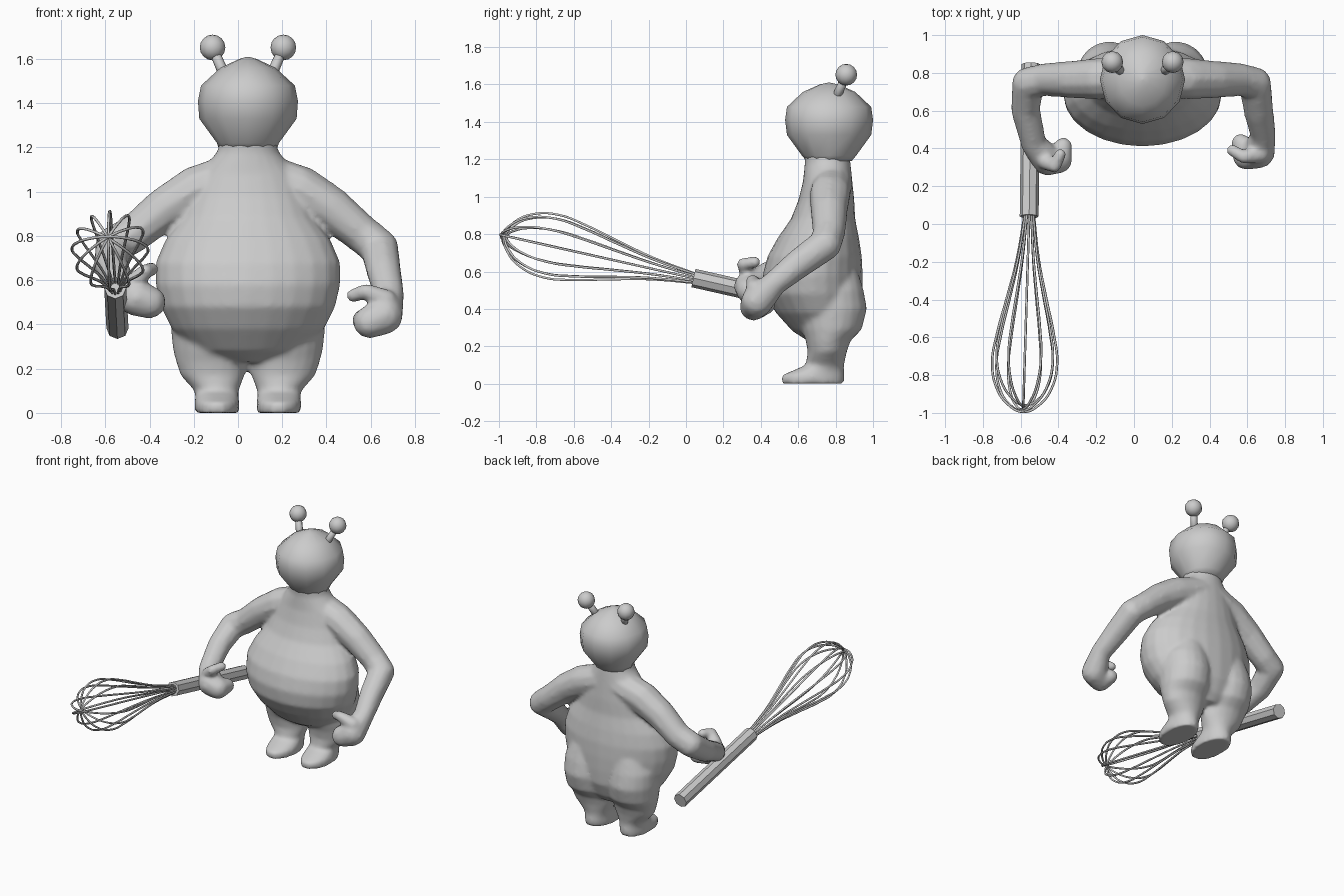
import bpy, bmesh, math
from mathutils import Vector, Matrix

cube = bpy.data.objects.get("Cube")
if cube:
    bpy.data.objects.remove(cube)

CX = 0.045  # middle of the figure


def material(name, value):
    m = bpy.data.materials.new(name)
    m.use_nodes = True
    colour = (value, value, value, 1)
    m.diffuse_color = colour
    m.node_tree.nodes["Principled BSDF"].inputs["Base Color"].default_value = colour
    return m


GREY = material("plain grey", 0.6)


def finish(name, bm, smooth=True):
    bmesh.ops.recalc_face_normals(bm, faces=bm.faces)
    mesh = bpy.data.meshes.new(name)
    for f in bm.faces:
        f.smooth = smooth
    bm.to_mesh(mesh)
    bm.free()
    mesh.materials.append(GREY)
    ob = bpy.data.objects.new(name, mesh)
    bpy.context.collection.objects.link(ob)
    return ob


def loft(bm, rings, sides):
    """Closed skin over ellipses given as (z, x centre, half width, y front, y back)."""
    loops = []
    for z, x, w, front, back in rings:
        angles = [math.tau * i / sides for i in range(sides)]
        loops.append([bm.verts.new((x + w * math.cos(a),
                                    (front + back) / 2 + (back - front) / 2 * math.sin(a), z))
                      for a in angles])
    for low, high in zip(loops, loops[1:]):
        for i in range(sides):
            j = (i + 1) % sides
            bm.faces.new((low[i], low[j], high[j], high[i]))
    bm.faces.new(loops[0][::-1])
    bm.faces.new(loops[-1])


def limb(bm, balls):
    """Chain of hulls around consecutive balls (x, y, z, radius)."""
    for pair in zip(balls, balls[1:]):
        part = bmesh.new()
        for x, y, z, r in pair:
            bmesh.ops.create_icosphere(part, subdivisions=2, radius=r,
                                       matrix=Matrix.Translation((x, y, z)))
        hull = bmesh.ops.convex_hull(part, input=part.verts[:])
        inner = [v for v in hull["geom_interior"] if isinstance(v, bmesh.types.BMVert)]
        bmesh.ops.delete(part, geom=inner, context="VERTS")
        temp = bpy.data.meshes.new("hull")
        part.to_mesh(temp)
        part.free()
        bm.from_mesh(temp)
        bpy.data.meshes.remove(temp)


# Torso with a big belly
body = bmesh.new()
torso = [(0.23, 0.10, 0.65, 0.86), (0.28, 0.25, 0.57, 0.90), (0.38, 0.345, 0.48, 0.94),
         (0.48, 0.395, 0.42, 0.945), (0.58, 0.418, 0.41, 0.945), (0.68, 0.418, 0.435, 0.94),
         (0.78, 0.375, 0.49, 0.925), (0.88, 0.30, 0.56, 0.905), (0.98, 0.26, 0.60, 0.90),
         (1.08, 0.22, 0.625, 0.89), (1.18, 0.14, 0.635, 0.88), (1.25, 0.12, 0.63, 0.87)]
loft(body, [(z, CX, w, f, b) for z, w, f, b in torso], 24)

# Legs with buttocks at the top and feet at the bottom
leg = [(0.0, 0.14, 0.10, 0.51, 0.845), (0.045, 0.14, 0.102, 0.51, 0.85),
       (0.07, 0.14, 0.098, 0.57, 0.845), (0.10, 0.142, 0.10, 0.64, 0.845),
       (0.17, 0.16, 0.145, 0.65, 0.86), (0.23, 0.165, 0.16, 0.64, 0.88),
       (0.29, 0.17, 0.17, 0.62, 0.94), (0.40, 0.175, 0.175, 0.60, 0.968),
       (0.50, 0.175, 0.17, 0.62, 0.95), (0.60, 0.17, 0.12, 0.70, 0.92)]
for side in (-1, 1):
    loft(body, [(z, CX + side * x, w, f, b) for z, x, w, f, b in leg], 20)

# Upper arms are mirrored, forearms and hands differ
upper = [(0.06, 0.78, 1.07, 0.11), (0.235, 0.77, 1.01, 0.11),
         (0.375, 0.765, 0.925, 0.10), (0.515, 0.765, 0.81, 0.088)]
left_lower = [(0.64, 0.745, 0.745, 0.088), (0.66, 0.60, 0.64, 0.08), (0.685, 0.47, 0.535, 0.068),
              (0.66, 0.38, 0.44, 0.088), (0.595, 0.36, 0.41, 0.075), (0.565, 0.43, 0.42, 0.05)]
left_thumb = [(0.67, 0.37, 0.51, 0.05), (0.58, 0.355, 0.55, 0.036), (0.52, 0.39, 0.53, 0.032)]
right_lower = [(-0.56, 0.745, 0.76, 0.088), (-0.575, 0.61, 0.67, 0.078), (-0.53, 0.42, 0.575, 0.068),
               (-0.46, 0.34, 0.52, 0.085), (-0.40, 0.34, 0.50, 0.075), (-0.375, 0.41, 0.50, 0.05)]
right_thumb = [(-0.47, 0.33, 0.59, 0.045), (-0.42, 0.305, 0.64, 0.035), (-0.39, 0.37, 0.65, 0.032)]
for side, lower, thumb in ((1, left_lower, left_thumb), (-1, right_lower, right_thumb)):
    limb(body, [(CX + side * x, y, z, r) for x, y, z, r in upper] + lower)
    limb(body, thumb)

# Fuse the body parts into one soft skin
skin = finish("body", body)
remesh = skin.modifiers.new("fuse", "REMESH")
remesh.mode = "VOXEL"
remesh.voxel_size = 0.013
remesh.use_smooth_shade = True
soften = skin.modifiers.new("soften", "SMOOTH")
soften.factor = 0.5
soften.iterations = 7

# Head
head = bmesh.new()
profile = [(1.19, 0.13, 0.12), (1.22, 0.14, 0.145), (1.33, 0.22, 0.225), (1.41, 0.226, 0.235),
           (1.48, 0.212, 0.225), (1.56, 0.125, 0.14), (1.60, 0.04, 0.05), (1.61, 0.005, 0.005)]
loft(head, [(z, CX, w, 0.765 - d, 0.765 + d) for z, w, d in profile], 12)
finish("head", head)

# Antennae
for side, name in ((-1, "right"), (1, "left")):
    base = Vector((CX + side * 0.095, 0.79, 1.50))
    tip = Vector((CX + side * 0.16, 0.857, 1.652))
    axis = tip - base
    turn = axis.to_track_quat("Z", "Y").to_matrix().to_4x4()
    stalk = bmesh.new()
    bmesh.ops.create_cone(stalk, cap_ends=True, segments=8, radius1=0.026, radius2=0.022,
                          depth=axis.length, matrix=Matrix.Translation((base + tip) / 2) @ turn)
    finish(name + "_antenna_stalk", stalk)
    ball = bmesh.new()
    bmesh.ops.create_uvsphere(ball, u_segments=12, v_segments=8, radius=0.058,
                              matrix=Matrix.Translation(tip))
    finish(name + "_antenna_ball", ball)

# Whisk handle
back = Vector((-0.545, 0.845, 0.383))
front = Vector((-0.555, 0.04, 0.565))
end = Vector((-0.587, -0.995, 0.797))
axis = front - back
turn = axis.to_track_quat("Z", "Y").to_matrix().to_4x4()
handle = bmesh.new()
bmesh.ops.create_cone(handle, cap_ends=True, segments=8, radius1=0.05, radius2=0.05,
                      depth=axis.length, matrix=Matrix.Translation((front + back) / 2) @ turn)
finish("whisk_handle", handle, smooth=False)

# Whisk wires: teardrop loops turned around the axis
LOOPS = 6
wires = bpy.data.curves.new("whisk_wires", "CURVE")
wires.dimensions = "3D"
wires.bevel_depth = 0.0065
wires.bevel_resolution = 1
wires.resolution_u = 5
wires.materials.append(GREY)
axis = end - front
turn = axis.to_track_quat("Z", "Y").to_matrix()
half = [(-0.03, 0.022), (0.22, 0.058), (0.42, 0.105), (0.60, 0.15),
        (0.75, 0.172), (0.88, 0.145), (0.965, 0.08)]
outline = half + [(1.0, 0)] + [(t, -r) for t, r in reversed(half)]
for k in range(LOOPS):
    a = math.pi * k / LOOPS
    stretch = axis.length * (1 - 0.007 * k)
    spline = wires.splines.new("BEZIER")
    spline.bezier_points.add(len(outline) - 1)
    for p, (t, r) in zip(spline.bezier_points, outline):
        p.co = front + turn @ Vector((r * math.cos(a), r * math.sin(a), t * stretch))
        p.handle_left_type = p.handle_right_type = "AUTO"
bpy.context.collection.objects.link(bpy.data.objects.new("whisk_wires", wires))
